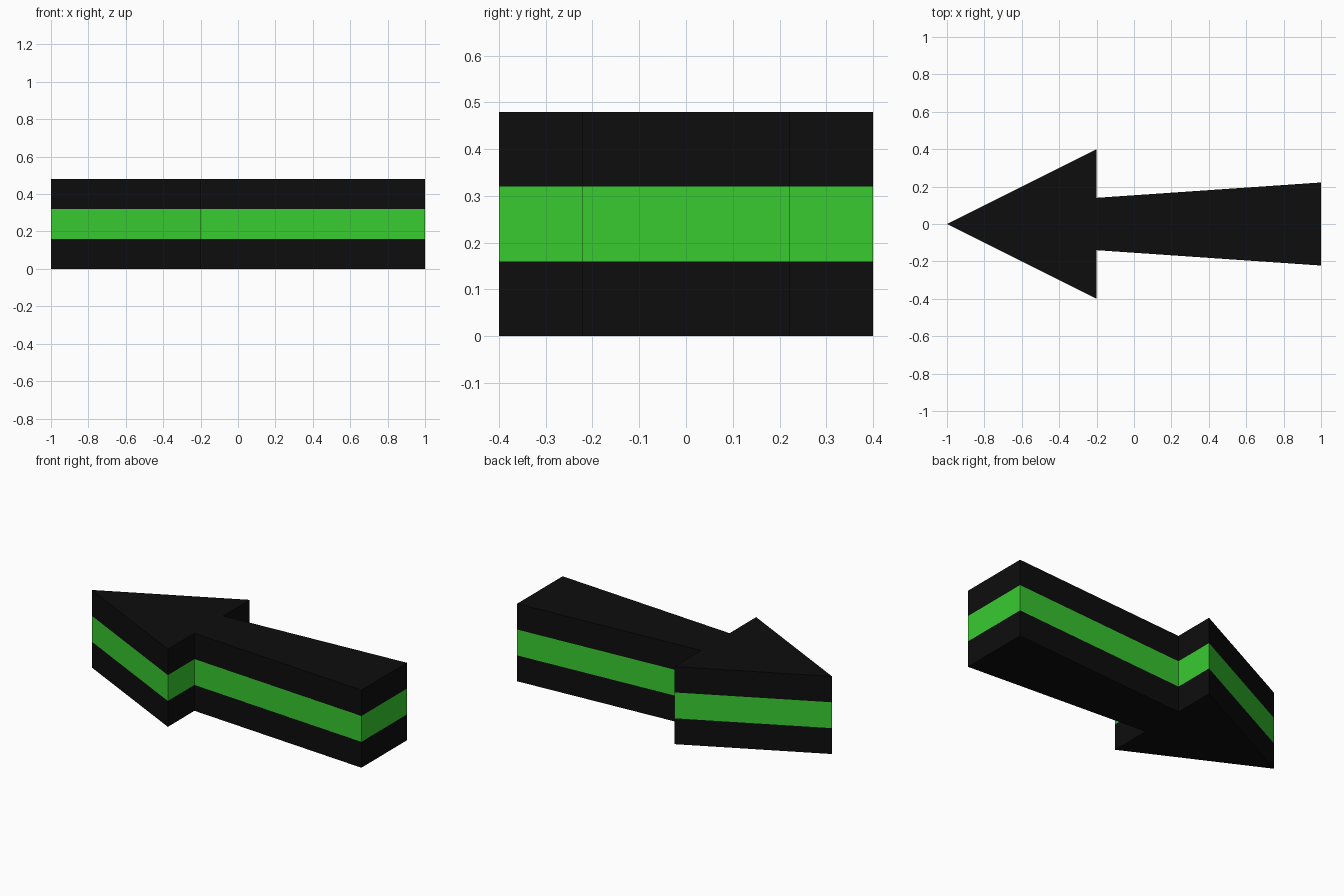
import bpy, bmesh

if "Cube" in bpy.data.objects:
    bpy.data.objects.remove(bpy.data.objects["Cube"])

def material(name, color):
    mat = bpy.data.materials.new(name)
    mat.diffuse_color = (*color, 1)
    mat.use_nodes = True
    mat.node_tree.nodes["Principled BSDF"].inputs["Base Color"].default_value = mat.diffuse_color
    return mat

# Arrow outline: tip, barb, neck, tail, mirrored across y = 0
half = [(-0.2, -0.4), (-0.2, -0.14), (1.0, -0.222)]
outline = [(-1.0, 0.0)] + half + [(x, -y) for x, y in reversed(half)]
LAYER = 0.16

# Bottom face, extruded upward three times to make the stacked bands
bm = bmesh.new()
cap = bm.faces.new([bm.verts.new((x, y, 0)) for x, y in outline])
for i in range(3):
    geom = bmesh.ops.extrude_face_region(bm, geom=[cap], use_keep_orig=(i == 0))["geom"]
    top = [g for g in geom if isinstance(g, bmesh.types.BMFace)][0]
    bmesh.ops.translate(bm, verts=top.verts, vec=(0, 0, LAYER))
    if i > 0 and cap.is_valid:
        bm.faces.remove(cap)
    cap = top

# Green middle band, black elsewhere
for f in bm.faces:
    z = f.calc_center_median().z
    f.material_index = 1 if LAYER < z < 2 * LAYER else 0
bmesh.ops.recalc_face_normals(bm, faces=bm.faces[:])

mesh = bpy.data.meshes.new("arrow")
bm.to_mesh(mesh)
bm.free()
mesh.materials.append(material("black", (0.004, 0.004, 0.004)))
mesh.materials.append(material("green", (0.04, 0.6, 0.03)))
bpy.context.collection.objects.link(bpy.data.objects.new("arrow", mesh))
